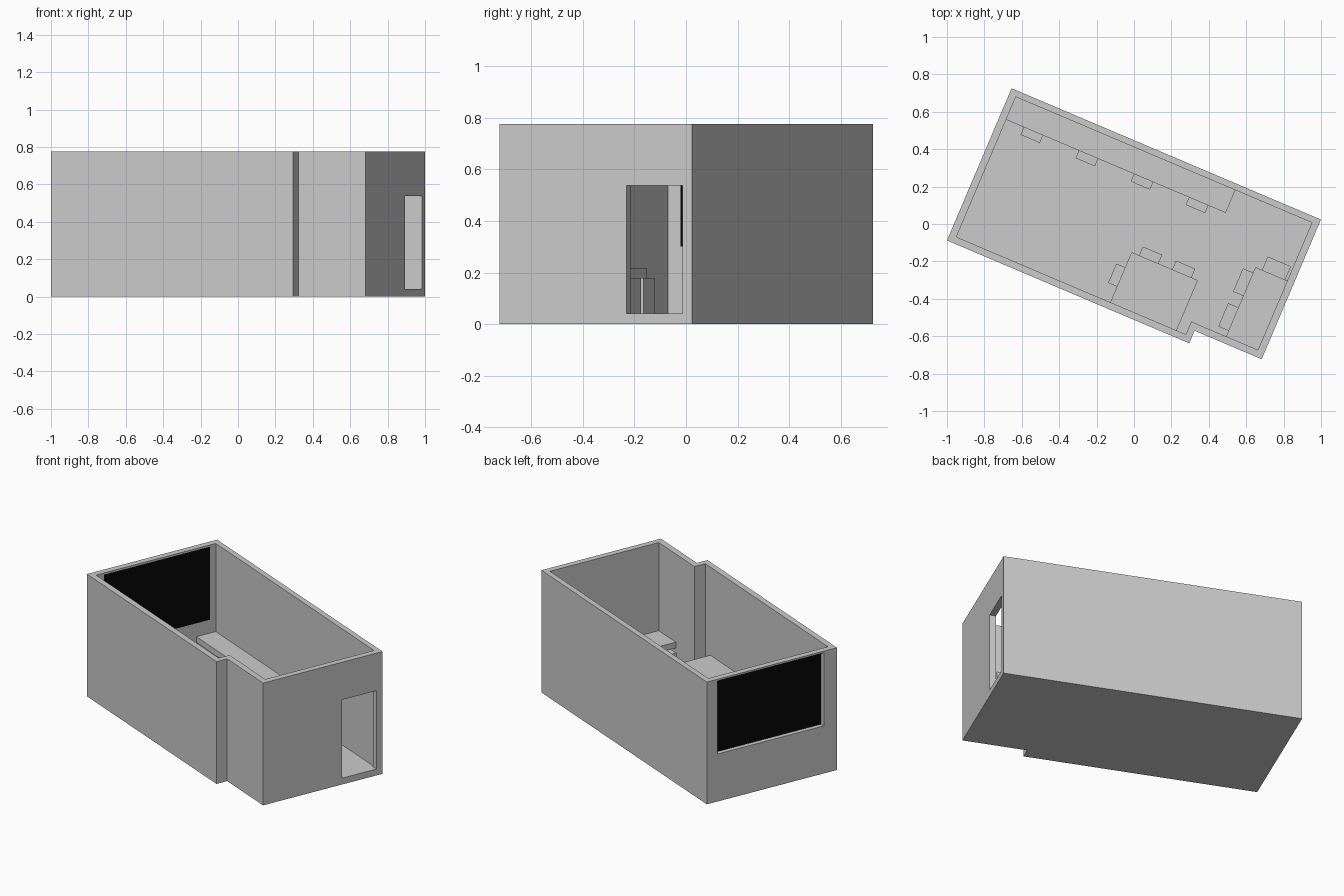
import bpy, bmesh, math
from mathutils import Matrix

if "Cube" in bpy.data.objects:
    bpy.data.objects.remove(bpy.data.objects["Cube"])

# Plan frame: u runs along the long wall, v across the room
PLACE = Matrix.Translation((-1.0, -0.088, 0)) @ Matrix.Rotation(math.radians(-23), 4, 'Z')
HEIGHT, FLOOR = 0.777, 0.04
LEG_TOP, TABLE_TOP = 0.18, 0.217


def prism(name, outline, z0, z1):
    """Extrude a plan outline from z0 to z1."""
    bm = bmesh.new()
    face = bm.faces.new([bm.verts.new((u, v, z0)) for u, v in outline])
    top = bmesh.ops.extrude_face_region(bm, geom=[face])["geom"]
    bmesh.ops.translate(bm, vec=(0, 0, z1 - z0),
                        verts=[g for g in top if isinstance(g, bmesh.types.BMVert)])
    bmesh.ops.recalc_face_normals(bm, faces=bm.faces)
    bm.transform(PLACE)
    mesh = bpy.data.meshes.new(name)
    bm.to_mesh(mesh)
    bm.free()
    obj = bpy.data.objects.new(name, mesh)
    bpy.context.collection.objects.link(obj)
    return obj


def box(name, u0, u1, v0, v1, z0, z1):
    return prism(name, [(u0, v0), (u1, v0), (u1, v1), (u0, v1)], z0, z1)


def cut(target, cutter):
    mod = target.modifiers.new("cut", 'BOOLEAN')
    mod.operation, mod.solver, mod.object = 'DIFFERENCE', 'EXACT', cutter
    bpy.context.view_layer.objects.active = target
    bpy.ops.object.modifier_apply(modifier=mod.name)
    bpy.data.objects.remove(cutter)


# Room shell with a stepped front wall, open at the top
room = prism("room_shell", [(0, 0), (1.407, 0), (1.407, 0.073), (1.797, 0.073),
                            (1.797, 0.884), (0, 0.884)], 0, HEIGHT)
cut(room, prism("room_cutter", [(0.039, 0.037), (1.372, 0.037), (1.372, 0.111), (1.759, 0.111),
                                (1.759, 0.85), (0.039, 0.85)], FLOOR, 1))
# Doorway and window opening
cut(room, box("door_cutter", 1.72, 1.9, 0.608, 0.843, FLOOR + 0.0005, 0.538))
cut(room, box("window_cutter", -0.1, 0.08, 0.09, 0.811, 0.302, 0.766))

# Black window pane near the inner face
pane = box("window_pane", 0.028, 0.039, 0.09, 0.811, 0.302, 0.766)
black = bpy.data.materials.new("black")
black.diffuse_color = (0.002, 0.002, 0.002, 1)
black.use_nodes = True
black.node_tree.nodes["Principled BSDF"].inputs["Base Color"].default_value = black.diffuse_color
pane.data.materials.append(black)

# Table tops fixed to the walls
for name, area in (("counter_top", (0.039, 1.314, 0.718, 0.85)),
                   ("front_table_top", (0.933, 1.318, 0.037, 0.328)),
                   ("side_table_top", (1.574, 1.759, 0.111, 0.513))):
    box(name, *area, LEG_TOP, TABLE_TOP)


# Stools tucked partly under the tops
def stool(name, u, v, size):
    box(name, u, u + size, v, v + size, FLOOR, LEG_TOP)


for i in range(4):
    stool(f"counter_stool_{i + 1}", 0.141 + 0.32 * i, 0.674, 0.112)
for i, (u, v) in enumerate(((0.882, 0.128), (0.977, 0.267), (1.169, 0.267))):
    stool(f"front_stool_{i + 1}", u, v, 0.112)
for i, (u, v) in enumerate(((1.515, 0.144), (1.515, 0.346), (1.612, 0.456))):
    stool(f"side_stool_{i + 1}", u, v, 0.135)
